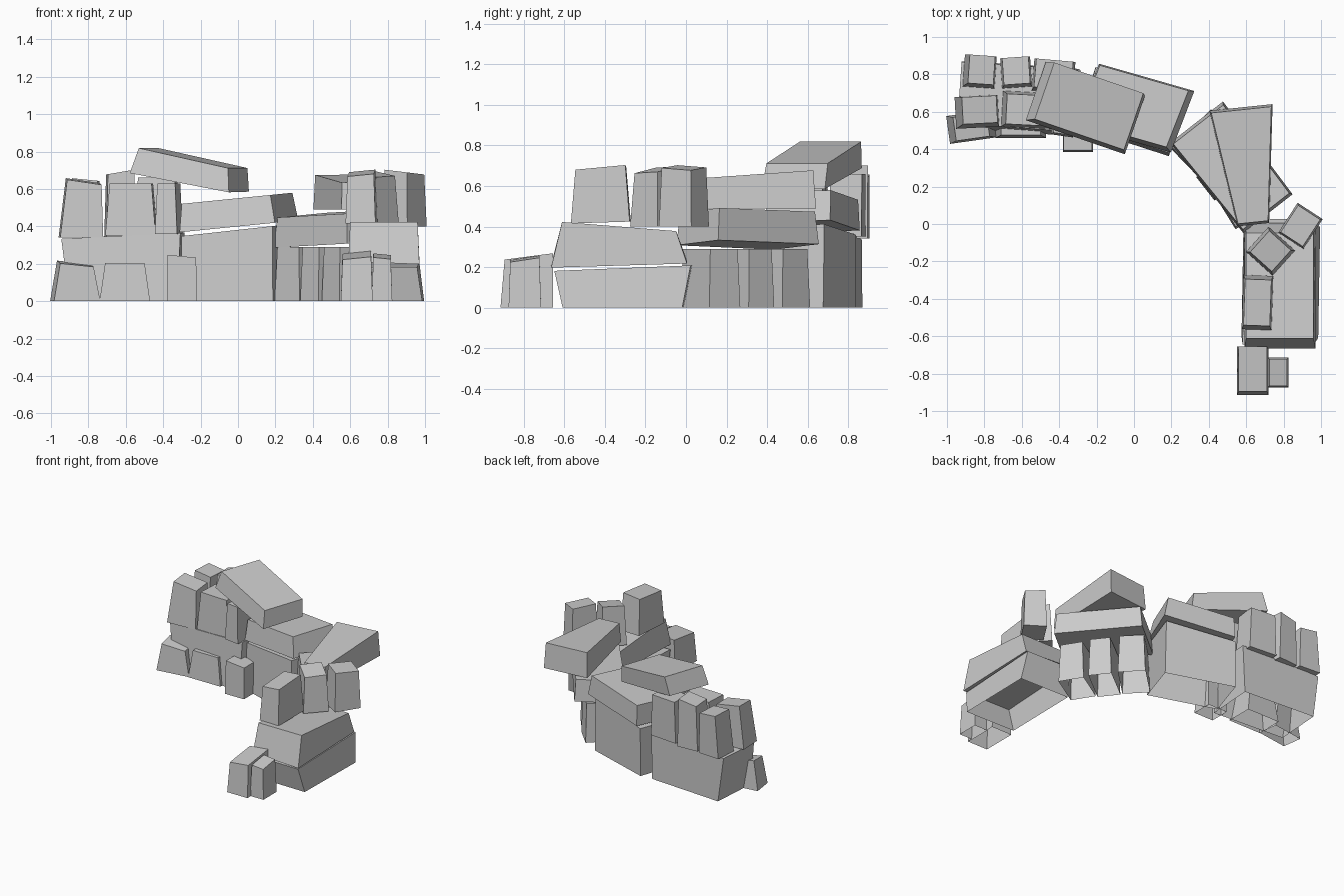
import bpy, bmesh
from math import radians, sin, cos


def stone(name, pos, size, rot, z0, z1, taper=(0.88, 0.88), shift=(0, 0),
          slope=(0, 0), top=(0, 0), wedge=1.0, skew=0.0):
    """Irregular hewn block. slope tips the whole block, top slants only the upper face,
    wedge widens or narrows the +length end, skew slides the far long side."""
    bm = bmesh.new()
    bmesh.ops.create_cube(bm, size=1)
    # Stones standing on the ground are open underneath
    if z0 == 0:
        under = [f for f in bm.faces if f.calc_center_median().z < -0.4]
        bmesh.ops.delete(bm, geom=under, context='FACES_ONLY')
    c, s = cos(radians(rot)), sin(radians(rot))
    for v in bm.verts:
        up = v.co.z > 0
        u = v.co.x * size[0] * (taper[0] if up else 1)
        w = v.co.y * size[1] * (taper[1] if up else 1)
        if v.co.x > 0:
            w *= wedge
        u += skew * (0.5 if v.co.y > 0 else -0.5)
        dx, dy = c * u - s * w, s * u + c * w
        z = (z1 if up else z0) + slope[0] * dx + slope[1] * dy
        if up:
            z += top[0] * dx + top[1] * dy
            dx, dy = dx + shift[0], dy + shift[1]
        elif z0 == 0:
            z = 0
        v.co = (pos[0] + dx, pos[1] + dy, z)
    me = bpy.data.meshes.new(name)
    bm.to_mesh(me)
    bm.free()
    ob = bpy.data.objects.new(name, me)
    bpy.context.collection.objects.link(ob)


# Left end: large foundation block with small footing stones in front
stone("left_foundation", (-0.60, 0.67), (0.58, 0.36), -4, 0, 0.35, (1.1, 0.92), (-0.015, 0.01), top=(0.05, 0))
stone("left_footing_a", (-0.87, 0.52), (0.25, 0.15), 8, 0, 0.20, (0.72, 0.85), top=(-0.12, 0.1))
stone("left_footing_b", (-0.605, 0.56), (0.27, 0.20), 0, 0, 0.205, (0.78, 0.85))
stone("left_footing_c", (-0.30, 0.46), (0.16, 0.15), 0, 0, 0.24, (0.95, 0.9), top=(-0.1, 0))

# Left end: upright stones in two rows
stone("left_upright_front_a", (-0.84, 0.60), (0.23, 0.17), 3, 0.34, 0.64, (0.8, 0.85), (0.015, 0.01), top=(-0.15, 0.05))
stone("left_upright_front_b", (-0.57, 0.61), (0.27, 0.19), -3, 0.35, 0.63, (0.83, 0.85))
stone("left_upright_front_c", (-0.37, 0.58), (0.12, 0.22), -8, 0.36, 0.63, (0.8, 0.9))
stone("left_upright_back_a", (-0.825, 0.815), (0.17, 0.17), -4, 0.34, 0.65, (0.8, 0.9), (0.01, 0.01), top=(-0.1, 0))
stone("left_upright_back_b", (-0.63, 0.81), (0.16, 0.16), 4, 0.34, 0.69, (0.88, 0.9), (0, 0.01), top=(0.17, 0))
stone("left_upright_back_c", (-0.43, 0.79), (0.22, 0.17), -5, 0.35, 0.66, (0.9, 0.9), (0, 0.01))

# Middle: foundation and two tipped slabs
stone("middle_foundation", (-0.01, 0.60), (0.52, 0.33), -18, 0, 0.38, (0.98, 0.96), (0, 0.01), top=(0.11, 0))
stone("middle_slab", (0.005, 0.62), (0.53, 0.35), -16, 0.40, 0.55, (0.93, 0.92), (-0.01, 0.01),
      slope=(0.10, 0), skew=0.03)
stone("top_slab", (-0.26, 0.62), (0.56, 0.33), -19, 0.635, 0.765, (0.9, 0.97), (0.02, 0.01),
      slope=(-0.17, 0.07), top=(-0.03, 0))

# Corner: row of posts carrying two slabs
for i, (x, y, l, d, r) in enumerate([(0.37, 0.44, 0.19, 0.30, -46), (0.50, 0.28, 0.16, 0.30, -52),
                                     (0.61, 0.12, 0.18, 0.27, -58)]):
    stone(f"corner_post_{i + 1}", (x, y), (l, d), r, 0, 0.29, (0.88, 0.94))
stone("corner_lower_slab", (0.525, 0.30), (0.62, 0.36), -52, 0.31, 0.47, (0.95, 0.94),
      slope=(0.08, 0.02), wedge=0.93)
stone("corner_upper_slab", (0.605, 0.31), (0.63, 0.34), -84, 0.49, 0.655, (0.96, 0.95),
      top=(0, 0.07), wedge=0.5)

# Right wing: two stacked slabs and footing stones
stone("wing_lower_slab", (0.785, -0.31), (0.41, 0.59), -1, 0, 0.195, (0.92, 1.14), (-0.01, 0), top=(0, 0.04))
stone("wing_upper_slab", (0.78, -0.33), (0.38, 0.67), 0, 0.215, 0.40, (0.95, 0.84), slope=(-0.04, 0.03),
      top=(0.04, -0.11))
stone("wing_footing_a", (0.635, -0.785), (0.17, 0.26), 0, 0, 0.245, (0.9, 0.92), (0, 0.01), top=(0.1, 0.13))
stone("wing_footing_b", (0.77, -0.795), (0.11, 0.16), 0, 0, 0.24, (0.85, 0.9), top=(-0.1, 0.15))

# Right wing: upright stones
stone("wing_upright_a", (0.66, -0.42), (0.16, 0.29), -2, 0.42, 0.685, (0.88, 0.85), slope=(0, 0.03), top=(0.1, 0.06))
stone("wing_upright_b", (0.73, -0.145), (0.19, 0.18), -42, 0.40, 0.68, (0.82, 0.85), top=(-0.1, 0.15))
stone("wing_upright_c", (0.89, -0.01), (0.16, 0.19), -33, 0.40, 0.69, (0.88, 0.9), top=(-0.12, 0))
